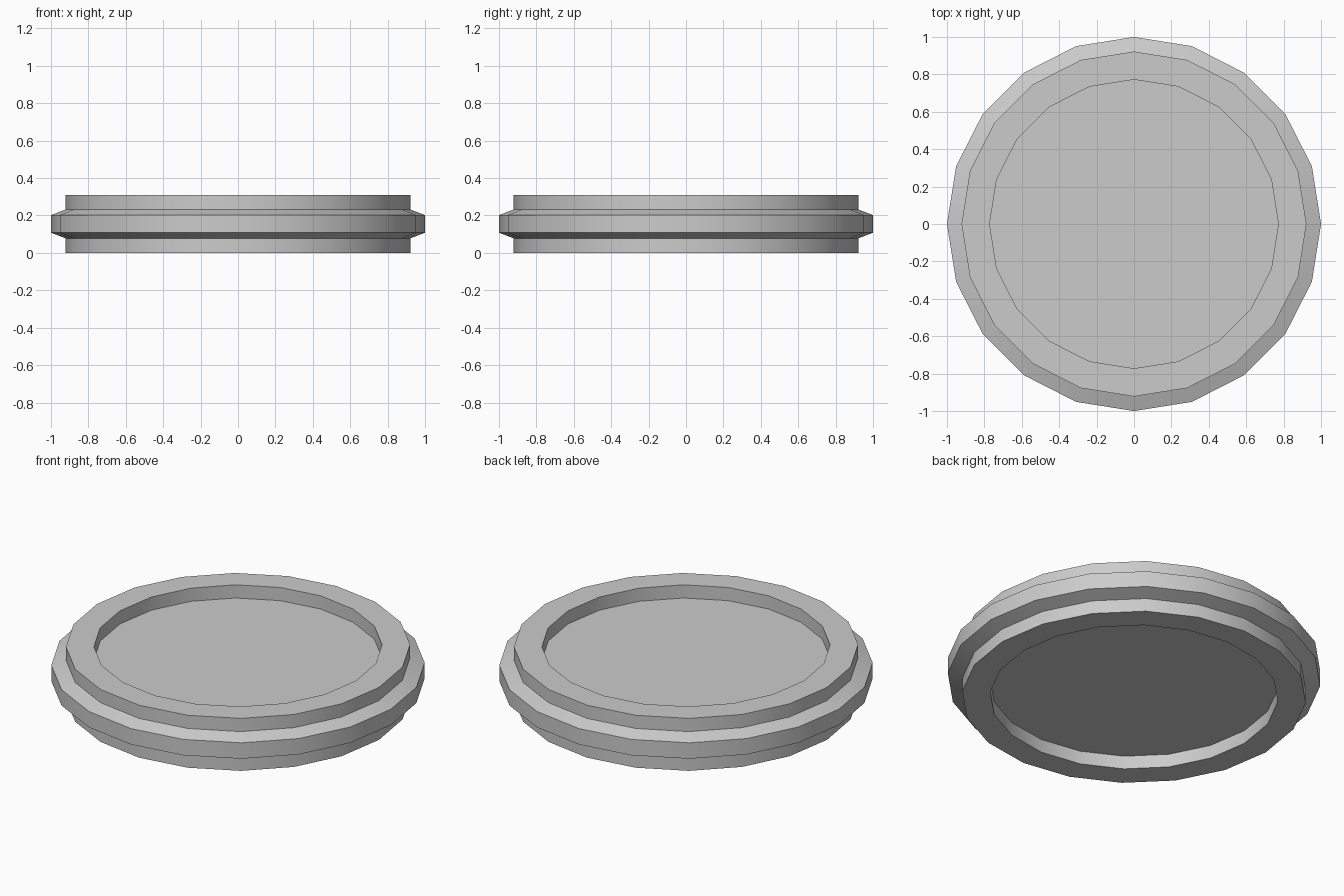
import bpy, bmesh
from math import cos, sin, tau

if "Cube" in bpy.data.objects:
    bpy.data.objects.remove(bpy.data.objects["Cube"])

SIDES = 20
# Cross-section (radius, z) from lower recess floor round the rim to upper recess floor
PROFILE = [(0.772, 0.078), (0.772, 0), (0.922, 0), (0.922, 0.078), (1, 0.108),
           (1, 0.202), (0.922, 0.232), (0.922, 0.31), (0.772, 0.31), (0.772, 0.232)]

bm = bmesh.new()
rings = [[bm.verts.new((r * cos(tau * i / SIDES), r * sin(tau * i / SIDES), z))
          for i in range(SIDES)] for r, z in PROFILE]

# Rim walls
for a, b in zip(rings, rings[1:]):
    for i in range(SIDES):
        j = (i + 1) % SIDES
        bm.faces.new((a[i], a[j], b[j], b[i]))

# Recessed floors
bm.faces.new(rings[0][::-1])
bm.faces.new(rings[-1])
bmesh.ops.recalc_face_normals(bm, faces=bm.faces)

mesh = bpy.data.meshes.new("recessed_disc")
bm.to_mesh(mesh)
bm.free()
disc = bpy.data.objects.new("recessed_disc", mesh)
bpy.context.collection.objects.link(disc)

# Smooth round the rim, sharp at the profile corners
bpy.context.view_layer.objects.active = disc
disc.select_set(True)
bpy.ops.object.shade_smooth_by_angle()
